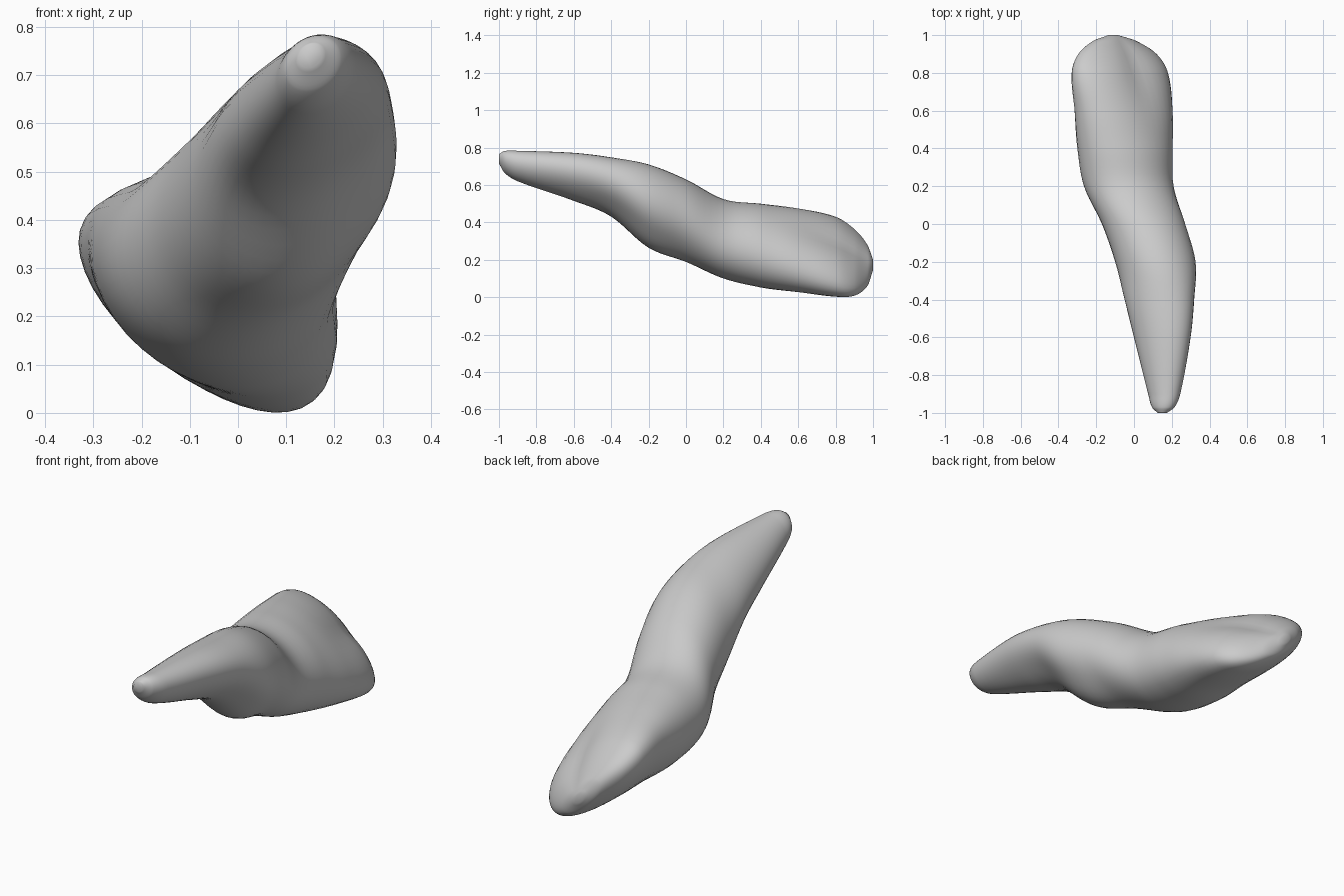
import bpy, bmesh, math

if "Cube" in bpy.data.objects:
    bpy.data.objects.remove(bpy.data.objects["Cube"])

# Cross-sections along y: y, x min, x max, z min, z max, tilt, dent
# (positive dent flattens the upper right, negative the lower right)
SECTIONS = [
    (-1.00, .125, .175, .715, .765, .2, 0),
    (-.97, .095, .215, .665, .782, .2, 0),
    (-.90, .075, .245, .62, .783, .22, 0),
    (-.60, .00, .30, .515, .772, .27, -.05),
    (-.40, -.05, .32, .43, .748, .22, -.10),
    (-.20, -.10, .33, .26, .71, .08, -.14),
    (.00, -.17, .275, .185, .63, .03, -.08),
    (.20, -.265, .21, .10, .525, -.10, 0),
    (.40, -.30, .205, .052, .50, -.24, 0),
    (.60, -.315, .205, .027, .475, -.44, .07),
    (.80, -.33, .18, .003, .43, -.63, .20),
    (.90, -.295, .12, .008, .365, -.72, .20),
    (.97, -.215, .01, .06, .28, -.75, .10),
    (1.00, -.135, -.085, .145, .20, -.6, 0),
]
SIDES, STEPS = 40, 6


def blend(p0, p1, p2, p3, t):
    """Smooth interpolation with tangents scaled to the uneven y spacing."""
    h = p2[0] - p1[0]
    out = [p1[0] + h * t]
    for a, b, c, d in list(zip(p0, p1, p2, p3))[1:]:
        m1 = (c - a) / (p2[0] - p0[0]) * h
        m2 = (d - b) / (p3[0] - p1[0]) * h
        out.append((2*t**3 - 3*t*t + 1) * b + (t**3 - 2*t*t + t) * m1
                   + (3*t*t - 2*t**3) * c + (t**3 - t*t) * m2)
    return out


def ring(bm, sec):
    """Tilted oval that fits its box, flattened toward one right-hand corner."""
    y, x0, x1, z0, z1, tilt, dent = sec
    phase = math.asin(max(-.9, min(.9, tilt)))
    corner = math.copysign(math.pi / 4, dent)
    verts = []
    for i in range(SIDES):
        t = math.tau * i / SIDES - phase / 2
        u, w = math.cos(t), math.sin(t + phase)
        k = 1 - abs(dent) * max(0, math.cos(math.atan2(w, u) - corner)) ** 4
        verts.append(bm.verts.new(((x0 + x1) / 2 + (x1 - x0) / 2 * u * k, y,
                                   (z0 + z1) / 2 + (z1 - z0) / 2 * w * k)))
    return verts


# Lofted body
bm = bmesh.new()
rings = []
last = len(SECTIONS) - 1
for i in range(last):
    pts = [SECTIONS[max(0, min(last, i + j))] for j in (-1, 0, 1, 2)]
    for s in range(STEPS):
        rings.append(ring(bm, blend(*pts, s / STEPS)))
rings.append(ring(bm, SECTIONS[-1]))

for a, b in zip(rings, rings[1:]):
    for i in range(SIDES):
        j = (i + 1) % SIDES
        bm.faces.new((a[i], a[j], b[j], b[i]))

# Closed ends
bm.faces.new(rings[0])
bm.faces.new(rings[-1])
bmesh.ops.recalc_face_normals(bm, faces=bm.faces)
for f in bm.faces:
    f.smooth = True

mesh = bpy.data.meshes.new("curved_body")
bm.to_mesh(mesh)
bm.free()
body = bpy.data.objects.new("curved_body", mesh)
bpy.context.collection.objects.link(body)
